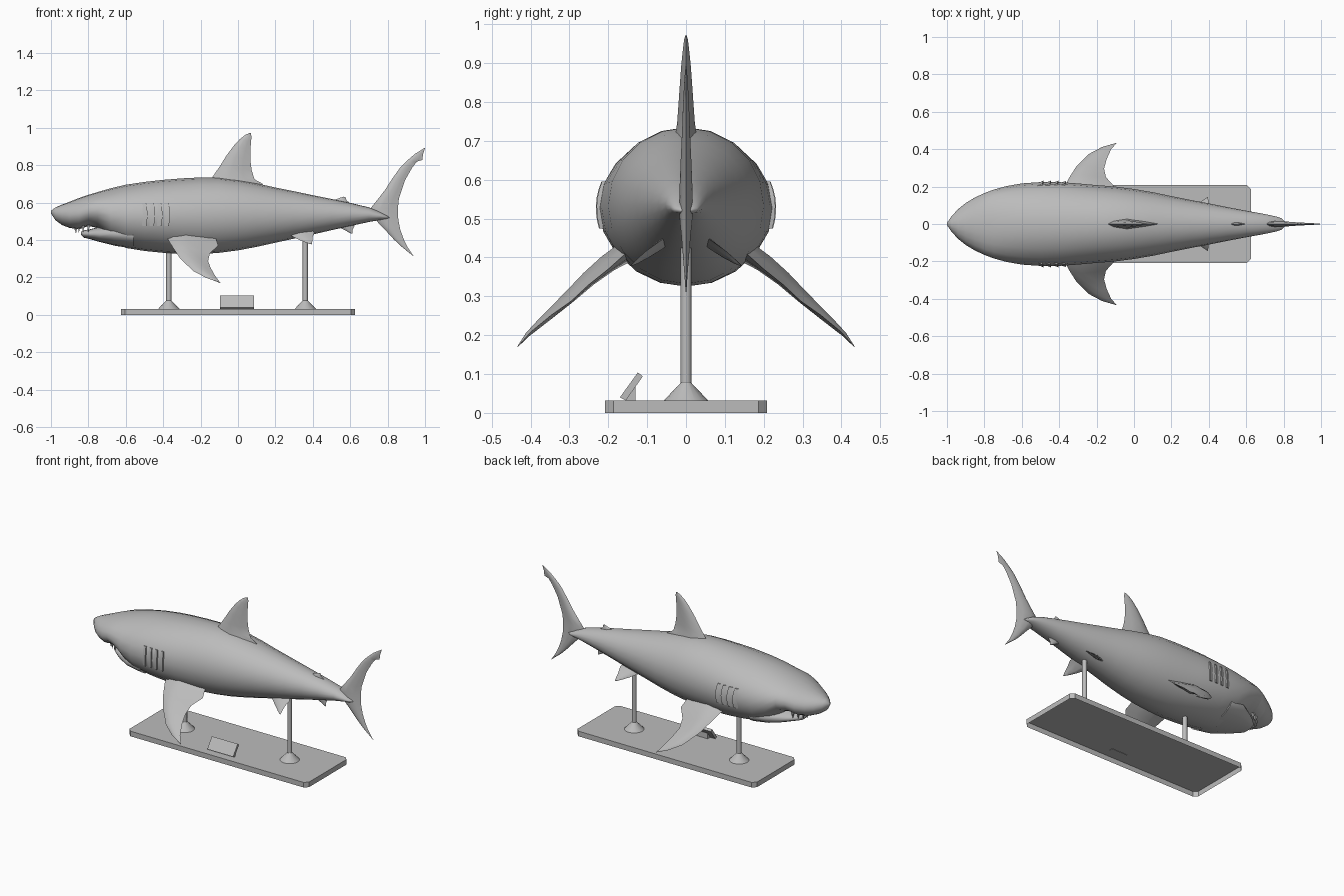
import bpy, bmesh, math
from mathutils import Vector

grey = bpy.data.materials.new("plain grey")
grey.diffuse_color = (0.5, 0.5, 0.5, 1)


def finish(name, bm, smooth=40):
    bmesh.ops.recalc_face_normals(bm, faces=bm.faces)
    me = bpy.data.meshes.new(name)
    bm.to_mesh(me)
    bm.free()
    me.materials.append(grey)
    ob = bpy.data.objects.new(name, me)
    bpy.context.collection.objects.link(ob)
    if smooth:
        bpy.ops.object.select_all(action='DESELECT')
        ob.select_set(True)
        bpy.context.view_layer.objects.active = ob
        bpy.ops.object.shade_smooth_by_angle(angle=math.radians(smooth))
    return ob


def loft(name, rings, smooth=40, cap=True):
    bm = bmesh.new()
    vs = [[bm.verts.new(p) for p in r] for r in rings]
    n = len(vs[0])
    for a, b in zip(vs, vs[1:]):
        for i in range(n):
            j = (i + 1) % n
            bm.faces.new((a[i], a[j], b[j], b[i]))
    if cap:
        bm.faces.new(vs[0][::-1])
        bm.faces.new(vs[-1])
    return finish(name, bm, smooth)


def oval(x, top, bot, w, n=20):
    c, h = (top + bot) / 2, (top - bot) / 2
    return [(x, w * math.sin(2 * math.pi * i / n), c + h * math.cos(2 * math.pi * i / n))
            for i in range(n)]


def fin(name, sections, normal, side=1):
    """Sections are (leading point, trailing point, half thickness)."""
    shape = [(0, 0), (.12, .6), (.38, 1), (.72, .5), (1, 0), (.72, -.5), (.38, -1), (.12, -.6)]
    nv = Vector(normal).normalized()
    rings = []
    for a, b, t in sections:
        a, b = Vector(a), Vector(b)
        ring = [a.lerp(b, u) + nv * t * k for u, k in shape]
        rings.append([(p.x, p.y * side, p.z) for p in ring])
    return loft(name, rings, 50)


def flat_fin(name, rows):
    """Upright centre fin from rows of (lead x, lead z, trail x, trail z, half thickness)."""
    return fin(name, [((a, 0, b), (c, 0, d), t) for a, b, c, d, t in rows], (0, 1, 0))


# Body: x, top, bottom, half width
BODY = [(-1, .557, .543, .006), (-.975, .575, .505, .042), (-.94, .59, .48, .08),
        (-.9, .605, .465, .112), (-.85, .625, .458, .142), (-.8, .642, .475, .165),
        (-.75, .657, .465, .184), (-.68, .677, .40, .203), (-.6, .696, .358, .217),
        (-.5, .711, .342, .224), (-.4, .722, .332, .224), (-.3, .73, .325, .217),
        (-.2, .735, .325, .208), (-.1, .734, .332, .2), (0, .722, .345, .187),
        (.1, .703, .364, .17), (.2, .681, .386, .149), (.3, .661, .408, .129),
        (.4, .64, .43, .11), (.5, .62, .453, .09), (.6, .599, .475, .071),
        (.7, .575, .497, .053), (.76, .551, .507, .04), (.79, .535, .511, .03),
        (.812, .523, .517, .008)]
loft("body", [oval(*s) for s in BODY], 60)

# Lower jaw
JAW = [(-.84, .445, .43, .025), (-.825, .452, .413, .055), (-.79, .458, .405, .088),
       (-.74, .472, .39, .125), (-.66, .5, .37, .17), (-.56, .5, .355, .18)]
loft("lower_jaw", [oval(*s, n=16) for s in JAW], 60)

# Teeth around the front of the upper jaw
bm = bmesh.new()
for i in range(-4, 5):
    a = i * .3
    x, y = -.76 - .11 * math.cos(a), .085 * math.sin(a)
    z = .468
    tip = bm.verts.new((x, y, z - .03))
    base = [bm.verts.new((x + dx, y + dy, z + .012))
            for dx, dy in ((-.008, -.008), (.008, -.008), (.008, .008), (-.008, .008))]
    bm.faces.new(base)
    for k in range(4):
        bm.faces.new((base[k], base[(k + 1) % 4], tip))
finish("teeth", bm, 0)


def body_y(x, z):
    for a, b in zip(BODY, BODY[1:]):
        if a[0] <= x <= b[0]:
            u = (x - a[0]) / (b[0] - a[0])
            top, bot, w = [a[k] + (b[k] - a[k]) * u for k in (1, 2, 3)]
            k = (z - (top + bot) / 2) / ((top - bot) / 2)
            return w * math.sqrt(max(0, 1 - k * k))
    return 0


# Gill flaps: slim wedges with a sharp rear edge
for side, word in ((-1, "front"), (1, "back")):
    for i in range(4):
        x = -.49 + .04 * i
        rings = []
        for k in range(7):
            z = .475 + .02 * k
            bow = .006 * math.sin(math.pi * k / 6)
            y0, y1 = body_y(x - .03, z), body_y(x, z)
            rings.append([(x - .03 + bow, side * (y0 - .004), z),
                          (x + bow, side * (y1 + .008), z),
                          (x + bow, side * (y1 - .012), z)])
        loft(f"gill_{word}_{i + 1}", rings, 30)

# Main dorsal fin
flat_fin("dorsal_fin", [
    (-.17, .69, .14, .67, .032), (-.14, .732, .13, .702, .027), (-.125, .755, .088, .725, .023),
    (-.1, .79, .073, .775, .02), (-.063, .85, .066, .83, .016), (-.022, .905, .066, .885, .012),
    (.01, .94, .07, .925, .008), (.04, .963, .072, .955, .005), (.06, .972, .068, .972, .001)])

# Tail fin, from lower tip to upper tip
flat_fin("tail_fin", [
    (.94, .312, .942, .31, .001), (.868, .37, .905, .365, .005), (.832, .405, .886, .405, .008),
    (.786, .455, .868, .455, .012), (.738, .505, .857, .508, .017), (.705, .565, .855, .57, .017),
    (.745, .615, .86, .62, .015), (.786, .668, .873, .66, .013), (.826, .73, .893, .72, .01),
    (.866, .786, .93, .785, .008), (.885, .807, .946, .806, .007), (.897, .818, .957, .82, .006),
    (.903, .824, .985, .828, .006), (.945, .86, .99, .862, .004), (.999, .894, 1, .892, .001)])

# Small rear fins
flat_fin("second_dorsal_fin", [
    (.5, .59, .6, .58, .012), (.52, .616, .597, .6, .009), (.545, .626, .58, .612, .006),
    (.565, .632, .575, .63, .002)])
flat_fin("anal_fin", [
    (.53, .49, .63, .495, .012), (.55, .464, .622, .474, .009), (.58, .448, .612, .455, .006),
    (.605, .435, .613, .434, .002)])

# Paired fins
PECTORAL = [((-.39, .13, .43), (-.12, .15, .415), .03), ((-.37, .2, .395), (-.105, .2, .37), .024),
            ((-.345, .25, .355), (-.15, .25, .33), .02), ((-.31, .305, .303), (-.16, .295, .288), .016),
            ((-.24, .375, .235), (-.147, .345, .253), .011),
            ((-.17, .412, .198), (-.122, .4, .208), .006), ((-.095, .433, .171), (-.093, .433, .17), .001)]
PELVIC = [((.25, .04, .455), (.39, .04, .46), .014), ((.28, .065, .425), (.408, .07, .44), .011),
          ((.33, .1, .4), (.398, .105, .415), .008), ((.365, .125, .386), (.397, .13, .392), .005),
          ((.392, .143, .378), (.396, .143, .378), .001)]
for side, word in ((-1, "front"), (1, "back")):
    fin(f"pectoral_fin_{word}", PECTORAL, (0, .7, .75), side)
    fin(f"pelvic_fin_{word}", PELVIC, (0, .6, .8), side)

# Stand base: a plate with cut corners, open underneath
X, Y, C, H = .625, .208, .022, .032
outline = [(X, Y - C), (X - C, Y), (C - X, Y), (-X, Y - C),
           (-X, C - Y), (C - X, -Y), (X - C, -Y), (X, C - Y)]
bm = bmesh.new()
low, high = [[bm.verts.new((x, y, z)) for x, y in outline] for z in (0, H)]
bm.faces.new(high)
for i in range(8):
    j = (i + 1) % 8
    bm.faces.new((low[i], low[j], high[j], high[i]))
finish("stand_base", bm, 0)

# Support posts with cone feet
for name, px, top in (("front_post", -.37, .36), ("rear_post", .36, .46)):
    rows = [(.057, H), (.016, .075), (.014, .078), (.014, top)]
    loft(name, [[(px + r * math.cos(t * math.pi / 8), r * math.sin(t * math.pi / 8), z)
                 for t in range(16)] for r, z in rows], 30)

# Tilted sign plate and its wedge support
for name, x0, x1, prof in (
        ("sign_plate", -.095, .085, [(-.17, .04), (-.124, .104), (-.111, .094), (-.155, .032)]),
        ("sign_support", -.06, .05, [(-.158, .03), (-.13, .03), (-.13, .07)])):
    loft(name, [[(x, y, z) for y, z in prof] for x in (x0, x1)], 0)
